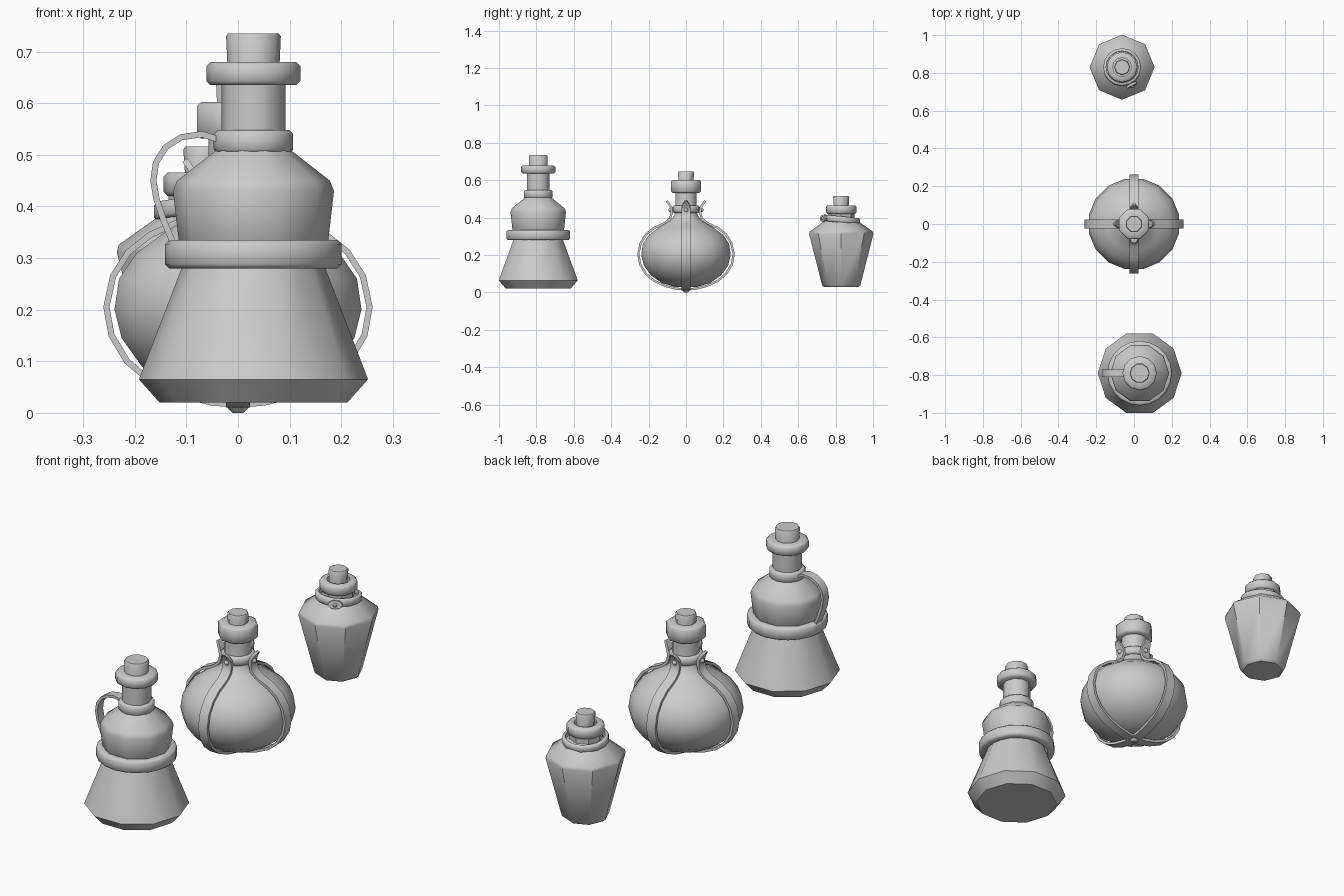
import bpy, bmesh, math
from mathutils import Vector, Matrix

if "Cube" in bpy.data.objects:
    bpy.data.objects.remove(bpy.data.objects["Cube"])

A, B, C = Vector((0.03, -0.79, 0)), Vector((0, 0, 0)), Vector((-0.063, 0.83, 0))


def finish(name, bm, loc, rot=None, angle=40):
    bmesh.ops.recalc_face_normals(bm, faces=bm.faces)
    me = bpy.data.meshes.new(name)
    bm.to_mesh(me)
    bm.free()
    ob = bpy.data.objects.new(name, me)
    bpy.context.collection.objects.link(ob)
    ob.matrix_world = Matrix.Translation(loc) @ (rot or Matrix())
    bpy.ops.object.select_all(action='DESELECT')
    ob.select_set(True)
    bpy.context.view_layer.objects.active = ob
    bpy.ops.object.shade_smooth_by_angle(angle=math.radians(angle))
    return ob


def lathe(name, prof, n, loc, offset=0.0, ring=False, rot=None, angle=40):
    """Revolve (radius, z) points; capped solid, or closed loop when ring."""
    bm = bmesh.new()
    rows = [[bm.verts.new((r * math.cos(offset + 2 * math.pi * i / n),
                           r * math.sin(offset + 2 * math.pi * i / n), z))
             for i in range(n)] for r, z in prof]
    pairs = list(zip(rows, rows[1:])) + ([(rows[-1], rows[0])] if ring else [])
    for a, b in pairs:
        for i in range(n):
            j = (i + 1) % n
            bm.faces.new((a[i], a[j], b[j], b[i]))
    if not ring:
        bm.faces.new(rows[0])
        bm.faces.new(rows[-1])
    return finish(name, bm, loc, rot, angle)


def band(name, r0, r1, z0, z1, n, loc, offset=0.0, rot=None):
    """Hollow collar with bevelled outer edges."""
    b = min(0.008, (r1 - r0) * 0.4)
    prof = [(r0, z0), (r1 - b, z0), (r1, z0 + b), (r1, z1 - b), (r1 - b, z1), (r0, z1)]
    return lathe(name, prof, n, loc, offset, True, rot, 50)


def strap(name, path, w, t, loc, turn):
    """Flat strap swept along (r, z) path in a vertical plane."""
    bm = bmesh.new()
    rows = []
    for i, p in enumerate(path):
        p0, p1 = path[max(i - 1, 0)], path[min(i + 1, len(path) - 1)]
        d = Vector((p1[0] - p0[0], p1[1] - p0[1])).normalized()
        nx, nz = -d.y * t / 2, d.x * t / 2
        wi = p[2] if len(p) > 2 else w
        rows.append([bm.verts.new((p[0] + s * nx, k * wi / 2, p[1] + s * nz))
                     for s, k in ((1, 1), (1, -1), (-1, -1), (-1, 1))])
    for a, b in zip(rows, rows[1:]):
        for i in range(4):
            j = (i + 1) % 4
            bm.faces.new((a[i], a[j], b[j], b[i]))
    bm.faces.new(rows[0])
    bm.faces.new(rows[-1])
    return finish(name, bm, loc, Matrix.Rotation(turn, 4, 'Z'))


def rivet(name, r, loc, turn):
    prof = [(r, -0.006), (r, 0.003), (r * 0.6, 0.008), (r * 0.15, 0.009)]
    rot = Matrix.Rotation(turn, 4, 'Z') @ Matrix.Rotation(math.pi / 2, 4, 'Y')
    return lathe(name, prof, 8, loc, rot=rot)


# Tall flask with carrying handle
lathe("flask_body", [(0.182, 0.02), (0.222, 0.065), (0.128, 0.31), (0.145, 0.335),
                     (0.156, 0.43), (0.148, 0.45), (0.075, 0.507), (0.062, 0.52),
                     (0.062, 0.65)], 10, A)
band("flask_belt", 0.140, 0.171, 0.28, 0.335, 20, A)
band("flask_collar", 0.058, 0.077, 0.503, 0.548, 16, A)
band("flask_lip", 0.045, 0.091, 0.635, 0.68, 12, A)
lathe("flask_cork", [(0.049, 0.64), (0.053, 0.73), (0.049, 0.735)], 10, A)
strap("flask_handle", [(0.068, 0.53), (0.10, 0.54), (0.14, 0.534), (0.17, 0.515),
                       (0.189, 0.485), (0.194, 0.45), (0.188, 0.415), (0.173, 0.37),
                       (0.158, 0.335), (0.158, 0.30)], 0.042, 0.012, A, math.pi)

# Round bottle in a strap harness
o8 = math.pi / 8
lathe("round_bottle_body", [(0.06, 0.03), (0.13, 0.05), (0.19, 0.09), (0.23, 0.145),
                            (0.244, 0.2), (0.235, 0.26), (0.20, 0.31), (0.145, 0.35),
                            (0.085, 0.385), (0.062, 0.415), (0.058, 0.45), (0.058, 0.56)],
      16, B, math.pi / 16)
band("round_bottle_collar", 0.05, 0.074, 0.425, 0.465, 16, B)
band("round_bottle_lip", 0.04, 0.086, 0.532, 0.602, 8, B, o8)
lathe("round_bottle_cork", [(0.042, 0.56), (0.046, 0.64), (0.042, 0.646)], 8, B, o8)
harness = [(0.103, 0.49, 0.012), (0.09, 0.472, 0.036), (0.078, 0.45, 0.046), (0.076, 0.425),
           (0.085, 0.395), (0.115, 0.37), (0.17, 0.345), (0.212, 0.312), (0.242, 0.265),
           (0.255, 0.205), (0.245, 0.15), (0.215, 0.1), (0.17, 0.062), (0.11, 0.035),
           (0.05, 0.02), (0.0, 0.016)]
for k in range(4):
    a = k * math.pi / 2
    strap(f"harness_strap_{k + 1}", harness, 0.046, 0.012, B, a)
    rivet(f"harness_rivet_{k + 1}", 0.011,
          Vector((0.084 * math.cos(a), 0.084 * math.sin(a), 0.441)), a)
lathe("harness_bottom_rivet", [(0.01, 0.0), (0.018, 0.007), (0.024, 0.014), (0.02, 0.02)], 8, B)

# Small tapered bottle
lathe("small_bottle_body", [(0.09, 0.028), (0.102, 0.038), (0.172, 0.312), (0.168, 0.326),
                            (0.085, 0.385), (0.072, 0.395), (0.072, 0.43)], 8, C)
band("small_bottle_lip", 0.05, 0.081, 0.42, 0.466, 12, C)
lathe("small_bottle_cork", [(0.038, 0.44), (0.043, 0.51), (0.039, 0.516)], 8, C)

# Tilted neck strap with riveted overlap tab
tilt = Matrix.Rotation(math.radians(-6), 4, 'X')
band("neck_strap", 0.085, 0.1, -0.017, 0.017, 16, C + Vector((0, 0, 0.39)), rot=tilt)
a = math.radians(-62)
tab = C + Vector((0.107 * math.cos(a), 0.107 * math.sin(a), 0.396))
bm = bmesh.new()
bmesh.ops.create_cone(bm, cap_ends=True, segments=12, radius1=0.019, radius2=0.019, depth=0.012)
bmesh.ops.scale(bm, vec=(1, 1.6, 1), verts=bm.verts)
finish("neck_strap_tab", bm, tab,
       Matrix.Rotation(a, 4, 'Z') @ Matrix.Rotation(math.radians(80), 4, 'Y'))
rivet("neck_strap_rivet", 0.009, tab + Vector((math.cos(a), math.sin(a), 0)) * 0.006, a)
